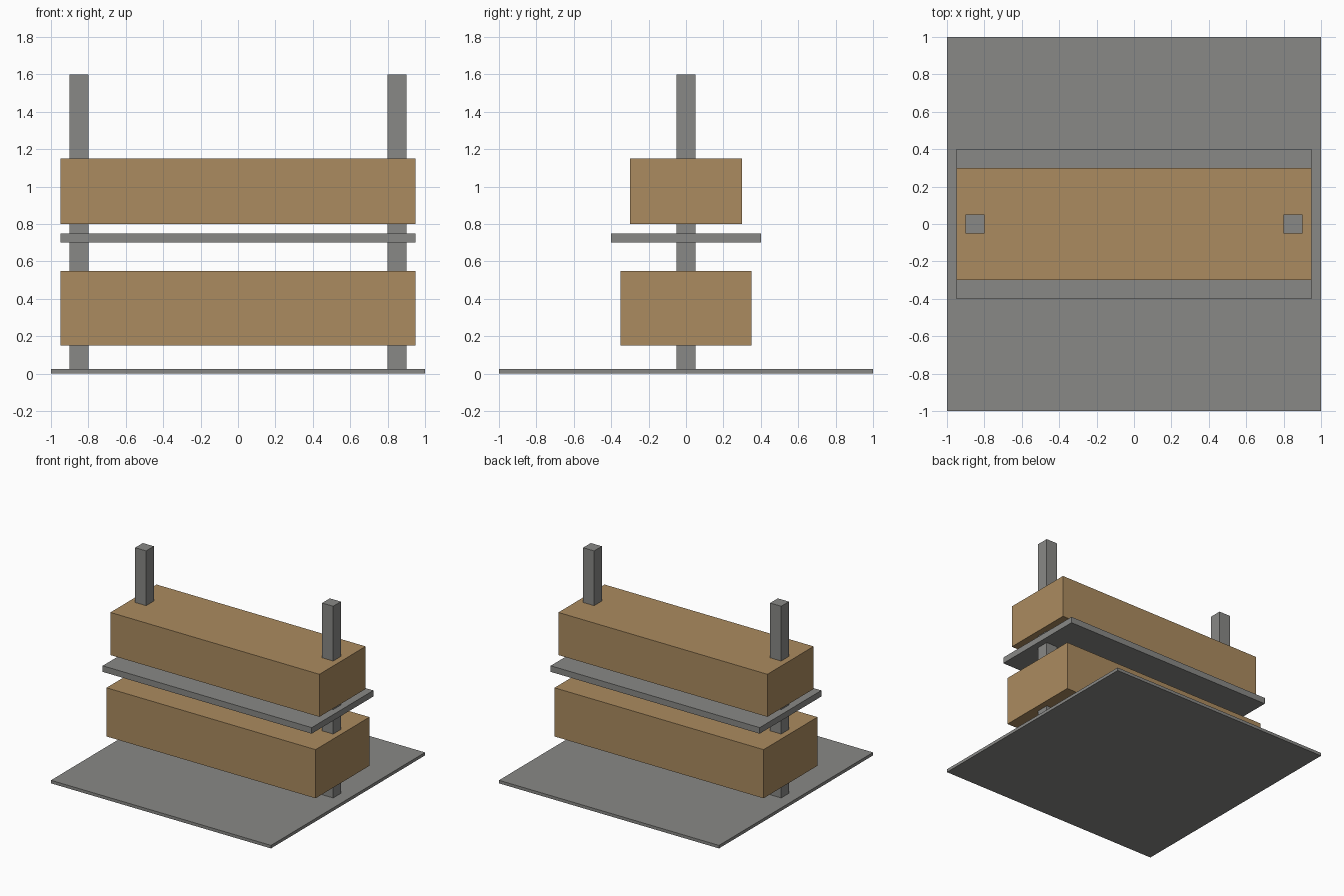
import bpy

if "Cube" in bpy.data.objects:
    bpy.data.objects.remove(bpy.data.objects["Cube"])


def material(name, color):
    mat = bpy.data.materials.new(name)
    mat.diffuse_color = (*color, 1.0)
    mat.use_nodes = True
    mat.node_tree.nodes["Principled BSDF"].inputs["Base Color"].default_value = mat.diffuse_color
    return mat


steel = material("grey_steel", (0.25, 0.25, 0.24))
wood = material("tan_wood", (0.41, 0.26, 0.115))


def box(name, width, depth, bottom, top, mat, x=0.0):
    """Flat-sided block given by its footprint and its z range."""
    bpy.ops.mesh.primitive_cube_add(size=1, location=(x, 0, (bottom + top) / 2))
    obj = bpy.context.object
    obj.name = name
    obj.scale = (width, depth, top - bottom)
    bpy.ops.object.transform_apply(location=False, rotation=False, scale=True)
    obj.data.materials.append(mat)
    return obj


# Square base plate
box("base_plate", 2.0, 2.0, 0.0, 0.025, steel)

# Upright posts running through the stack
for side, x in (("left", -0.85), ("right", 0.85)):
    box(f"{side}_post", 0.1, 0.1, 0.025, 1.6, steel, x)

# Timber beams with the steel shelf between them
box("lower_beam", 1.9, 0.7, 0.15, 0.55, wood)
box("middle_shelf", 1.9, 0.8, 0.7, 0.75, steel)
box("upper_beam", 1.9, 0.6, 0.8, 1.15, wood)
